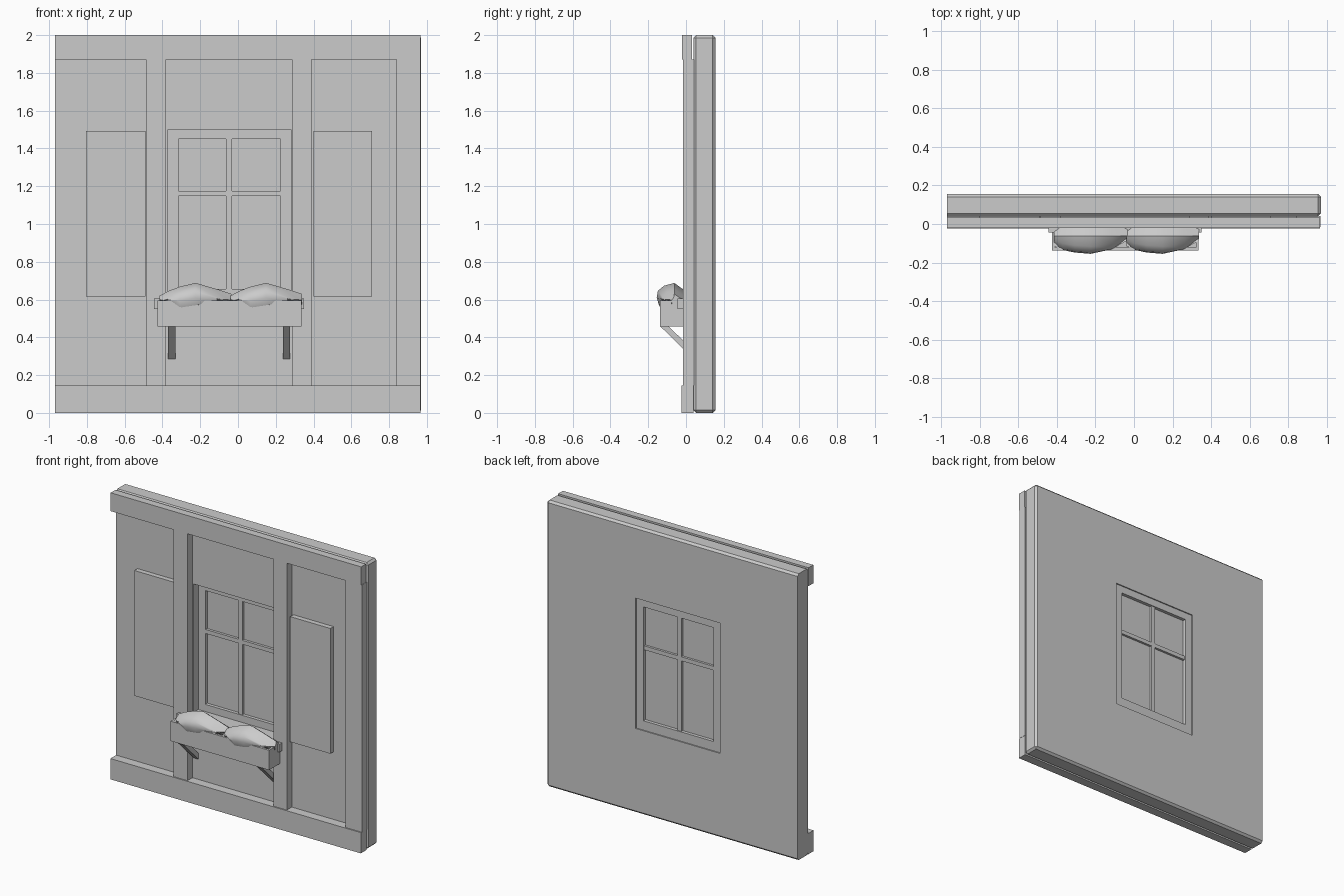
import bpy, bmesh, math
from mathutils import Vector

if "Cube" in bpy.data.objects:
    bpy.data.objects.remove(bpy.data.objects["Cube"])


def finish(name, bm):
    bmesh.ops.recalc_face_normals(bm, faces=bm.faces)
    me = bpy.data.meshes.new(name)
    bm.to_mesh(me)
    bm.free()
    ob = bpy.data.objects.new(name, me)
    bpy.context.collection.objects.link(ob)
    return ob


def add_box(bm, x0, x1, y0, y1, z0, z1):
    vs = bmesh.ops.create_cube(bm, size=1)["verts"]
    for v in vs:
        v.co = Vector(((x0, x1)[v.co.x > 0], (y0, y1)[v.co.y > 0], (z0, z1)[v.co.z > 0]))


def boxes(name, *dims):
    bm = bmesh.new()
    for d in dims:
        add_box(bm, *d)
    return finish(name, bm)


# wall slab: every long edge chamfered except around the flat left end
bm = bmesh.new()
add_box(bm, -0.97, 0.97, 0.04, 0.155, 0.0, 2.0)
edges = [e for e in bm.edges if max(v.co.x for v in e.verts) > 0]
bmesh.ops.bevel(bm, geom=edges, offset=0.014, segments=1, affect='EDGES')
wall = finish("wall_slab", bm)

# window opening cut through the slab
WX0, WX1, WZ0, WZ1 = -0.37, 0.28, 0.59, 1.5
cutter = boxes("window_cutter", (WX0, WX1, -0.1, 0.3, WZ0, WZ1))
cut = wall.modifiers.new("window", 'BOOLEAN')
cut.object = cutter
cut.operation = 'DIFFERENCE'
cut.solver = 'EXACT'
cutter.hide_render = True
cutter.hide_set(True)

# timber framing on the front
boxes("top_beam", (-0.97, 0.965, -0.02, 0.033, 1.872, 2.0))
boxes("bottom_beam", (-0.97, 0.965, -0.023, 0.04, 0.0, 0.145))
for name, x0, x1 in (("left_post", -0.487, -0.38), ("right_post", 0.285, 0.388),
                     ("corner_post", 0.84, 0.967)):
    boxes(name, (x0, x1, -0.015, 0.042, 0.145, 1.872))

# shutters
for name, x0, x1 in (("left_shutter", -0.805, -0.49), ("right_shutter", 0.4, 0.71)):
    boxes(name, (x0, x1, 0.005, 0.042, 0.617, 1.492))

# window frame, glazing bars and glass
FY0, FY1, IX0, IX1, IZ0, IZ1 = 0.09, 0.147, -0.316, 0.226, 0.655, 1.45
boxes("window_frame",
      (WX0, IX0, FY0, FY1, WZ0, WZ1), (IX1, WX1, FY0, FY1, WZ0, WZ1),
      (IX0, IX1, FY0, FY1, IZ1, WZ1), (IX0, IX1, FY0, FY1, WZ0, IZ0))
boxes("glazing_bars",
      (-0.063, -0.033, 0.095, 0.14, IZ0, IZ1), (IX0, IX1, 0.095, 0.14, 1.148, 1.176))
boxes("glass", (IX0, IX1, 0.113, 0.124, IZ0, IZ1))
boxes("window_sill", (-0.445, 0.35, -0.045, 0.09, 0.55, 0.605))

# planter box with open top and soil
BX0, BX1, BY0, BY1, BZ0, BZ1 = -0.426, 0.336, -0.137, -0.012, 0.457, 0.595
boxes("planter_box",
      (BX0, BX1, BY0, BY0 + 0.015, BZ0, BZ1), (BX0, BX1, BY1 - 0.015, BY1, BZ0, BZ1),
      (BX0, BX0 + 0.015, BY0 + 0.015, BY1 - 0.015, BZ0, BZ1),
      (BX1 - 0.015, BX1, BY0 + 0.015, BY1 - 0.015, BZ0, BZ1),
      (BX0 + 0.015, BX1 - 0.015, BY0 + 0.015, BY1 - 0.015, BZ0, 0.57))

# diagonal brackets under the planter
profile = [(-0.135, 0.457), (-0.09, 0.457), (0.041, 0.327), (0.041, 0.285)]
for name, x0, x1 in (("left_bracket", -0.37, -0.332), ("right_bracket", 0.237, 0.276)):
    bm = bmesh.new()
    f = bm.faces.new([bm.verts.new((x0, y, z)) for y, z in profile])
    ext = bmesh.ops.extrude_face_region(bm, geom=[f], use_keep_orig=True)["geom"]
    moved = [g for g in ext if isinstance(g, bmesh.types.BMVert)]
    bmesh.ops.translate(bm, vec=(x1 - x0, 0, 0), verts=moved)
    finish(name, bm)

# plant clumps lofted along x: (fraction, front y, ridge z, front lip z)
sections = [(0.0, -0.115, 0.620, 0.600), (0.12, -0.135, 0.645, 0.590),
            (0.28, -0.148, 0.668, 0.557), (0.5, -0.155, 0.688, 0.570),
            (0.8, -0.130, 0.655, 0.590), (1.0, -0.085, 0.630, 0.598)]


def plant(name, x0, x1, mirror=False):
    bm = bmesh.new()
    rings = []
    for u, yf, zt, zl in sections:
        x = x0 + (x1 - x0) * u
        pts = [(-0.012, 0.59), (-0.014, zt - 0.035), (-0.062, zt),
               (yf * 0.75, zt - 0.015), (yf + 0.006, zt - 0.042),
               (yf, (zl + zt) / 2 - 0.02), (yf + 0.012, zl), (-0.075, 0.575)]
        rings.append([bm.verts.new((x, y, z)) for y, z in pts])
    n = len(rings[0])
    for a, b in zip(rings, rings[1:]):
        for i in range(n):
            j = (i + 1) % n
            bm.faces.new((a[i], a[j], b[j], b[i]))
    bm.faces.new(rings[0])
    bm.faces.new(rings[-1])
    ob = finish(name, bm)
    bpy.ops.object.select_all(action='DESELECT')
    ob.select_set(True)
    bpy.context.view_layer.objects.active = ob
    bpy.ops.object.shade_smooth_by_angle(angle=math.radians(40))


plant("left_plant", -0.415, -0.035)
plant("right_plant", -0.04, 0.338)
